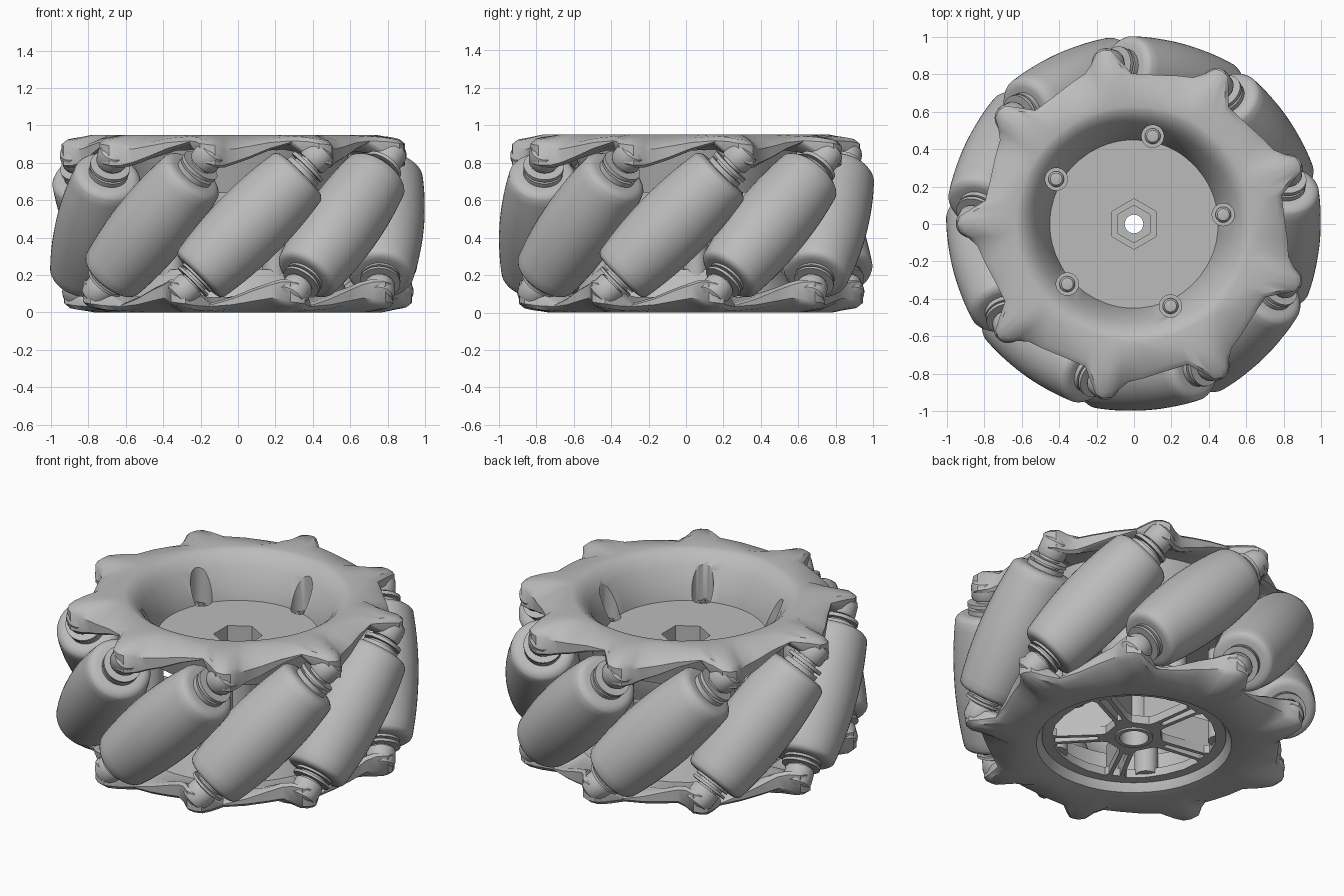
import bpy, bmesh, math
from mathutils import Matrix, Vector

if "Cube" in bpy.data.objects:
    bpy.data.objects.remove(bpy.data.objects["Cube"])

COUNT, STEP, FIRST = 9, 40, -85      # rollers, spacing and first roller angle
MID, AXLE_R = 0.475, 0.79            # mid height and roller centre radius
TAU = math.tau

grey = bpy.data.materials.new("plain_grey")
grey.use_nodes = True
grey.diffuse_color = (0.5, 0.5, 0.5, 1)
grey.node_tree.nodes["Principled BSDF"].inputs["Base Color"].default_value = (0.5, 0.5, 0.5, 1)


def finish(name, bm, matrix=Matrix(), angle=30):
    bmesh.ops.remove_doubles(bm, verts=bm.verts, dist=1e-5)
    bmesh.ops.recalc_face_normals(bm, faces=bm.faces)
    bm.transform(matrix)
    for f in bm.faces:
        f.smooth = True
    mesh = bpy.data.meshes.new(name)
    bm.to_mesh(mesh)
    bm.free()
    mesh.set_sharp_from_angle(angle=math.radians(angle))
    mesh.materials.append(grey)
    obj = bpy.data.objects.new(name, mesh)
    bpy.context.scene.collection.objects.link(obj)
    return obj


def bridge_rings(bm, rings, closed=False):
    n = len(rings[0])
    pairs = list(zip(rings, rings[1:])) + ([(rings[-1], rings[0])] if closed else [])
    for a, b in pairs:
        for i in range(n):
            j = (i + 1) % n
            bm.faces.new((a[i], a[j], b[j], b[i]))


def lathe(name, profile, matrix=Matrix(), sides=48):
    """Spin (radius, height) points around z and cap both ends."""
    bm = bmesh.new()
    rings = [[bm.verts.new((x, y, z)) for x, y in circle(r, sides)] for r, z in profile]
    bridge_rings(bm, rings)
    bm.faces.new(rings[0])
    bm.faces.new(rings[-1])
    return finish(name, bm, matrix)


def prism(bm, points, z0, z1):
    rings = [[bm.verts.new((x, y, z)) for x, y in points] for z in (z0, z1)]
    bridge_rings(bm, rings)
    bm.faces.new(rings[0])
    bm.faces.new(rings[1])


def circle(radius, sides, centre=(0, 0), turn=0.0):
    return [(centre[0] + radius * math.cos(turn + TAU * i / sides),
             centre[1] + radius * math.sin(turn + TAU * i / sides)) for i in range(sides)]


def spun(points, angle):
    c, s = math.cos(angle), math.sin(angle)
    return [(x * c - y * s, x * s + y * c) for x, y in points]


def cut(obj, shapes, angle=30):
    """Subtract a list of (outline, bottom, top) prisms."""
    bm = bmesh.new()
    for shape in shapes:
        prism(bm, *shape)
    cutter = finish("cutter", bm)
    cutter.hide_render = True
    mod = obj.modifiers.new("cut", "BOOLEAN")
    mod.operation, mod.solver, mod.object = "DIFFERENCE", "EXACT", cutter
    bpy.context.view_layer.objects.active = obj
    bpy.ops.object.modifier_apply(modifier=mod.name)
    bpy.data.objects.remove(cutter)
    obj.data.set_sharp_from_angle(angle=math.radians(angle))


def polar(r, angle):
    return (r * math.cos(angle), r * math.sin(angle))


# Lugged side plate: one tooth as (phase, edge radius, upper z, lower z, shoulder radius)
TOOTH = [(-9, .805, .93, .90, .70), (-5, .88, .925, .84, .74), (-2.5, .935, .915, .80, .77),
         (0, .945, .91, .785, .78), (2.5, .935, .905, .775, .77), (5, .885, .89, .775, .74),
         (8, .845, .885, .79, .69), (14, .825, .90, .82, .66), (22, .805, .92, .865, .68)]


def plate(name, dish, matrix):
    bm = bmesh.new()
    columns = []
    for k in range(COUNT):
        for phase, edge, top, low, shoulder in TOOTH:
            a = math.radians(20 + k * STEP + phase)
            rim = [(shoulder, .95), (edge - .03, top + .012), (edge, top - .012),
                   (edge, low + .012), (edge - .025, low), (.70, max(low, .86)), (.60, .87)]
            columns.append([bm.verts.new((*polar(r, a), z)) for r, z in dish + rim])
    bridge_rings(bm, [list(ring) for ring in zip(*columns)], closed=True)
    return finish(name, bm, matrix, angle=38)


half_turn = (Matrix.Translation((0, 0, MID))
             @ Matrix.Rotation(math.pi, 4, Vector((*polar(1, math.radians(FIRST)), 0)))
             @ Matrix.Translation((0, 0, -MID)))
top_plate = plate("top_plate", [(.53, .64), (.45, .66), (.45, .70), (.53, .87), (.565, .915), (.605, .945),
                                (.63, .95)], Matrix())
plate("bottom_plate", [(.53, .72), (.50, .72), (.50, .86), (.54, .935), (.61, .95)], half_turn)

# Tilted rollers with collars, axles and end bosses
barrel = [(.208 - .028 * (s / .35) ** 2, s) for s in (-.375 + .725 * i / 16 for i in range(17))]
upper_end = [(.171, .362), (.155, .374), (.135, .378), (.105, .378), (.105, .405), (.075, .405),
             (.075, .42), (.108, .42), (.108, .44), (.06, .44), (.06, .52)]
lower_end = [(.06, -.52), (.06, -.445), (.108, -.445), (.108, -.43), (.075, -.43), (.075, -.415),
             (.105, -.415), (.105, -.402), (.135, -.402), (.155, -.398), (.168, -.388)]
roller_profile = lower_end + barrel + upper_end
boss_profile = [(.06, .455), (.075, .455), (.082, .468), (.082, .53), (.074, .553), (.05, .57), (.02, .576)]

for k in range(COUNT):
    a = math.radians(FIRST + k * STEP)
    axis = Vector((-math.sin(a), math.cos(a), 1)).normalized()
    place = (Matrix.Translation((*polar(AXLE_R, a), MID))
             @ axis.to_track_quat("Z", "Y").to_matrix().to_4x4())
    lathe(f"roller_{k + 1}", roller_profile, place)
    lathe(f"upper_boss_{k + 1}", boss_profile, place, 24)
    lathe(f"lower_boss_{k + 1}", boss_profile, place @ Matrix.Rotation(math.pi, 4, "X"), 24)

# Dish floor and hub, open between the plates
floor = lathe("dish_floor", [(.46, .66), (.46, .70)], sides=64)
hub = lathe("hub", [(.105, .05), (.105, .50), (.18, .54), (.18, .695)])
hexagon, small_hexagon = (circle(r, 6, turn=math.pi / 2) for r in (.135, .10))
tube_bore = (circle(.08, 32), 0, .48)
cut(hub, [(hexagon, .60, .8)])
cut(hub, [(small_hexagon, .56, .61)])
cut(hub, [(circle(.05, 24), .4, .57)])
cut(hub, [tube_bore])

# Screw pockets, columns and screws
screw_spots = [polar(.48, math.radians(6 + 72 * k)) for k in range(5)]
pockets = [(circle(.06, 24, spot), .60, 1.0) for spot in screw_spots]
cut(floor, pockets + [(hexagon, .6, .8)])
cut(top_plate, pockets, 38)
for k, (x, y) in enumerate(screw_spots):
    at = Matrix.Translation((x, y, 0))
    lathe(f"screw_column_{k + 1}", [(.065, .08), (.065, .645)], at, 24)
    lathe(f"screw_{k + 1}", [(.042, .64), (.042, .665), (.032, .678), (.012, .682)], at, 24)
    bm = bmesh.new()
    for turn in (0, math.pi / 2):
        prism(bm, spun([(-.025, -.005), (.025, -.005), (.025, .005), (-.025, .005)], turn), .678, .686)
    finish(f"screw_cross_{k + 1}", bm, at)

# Spoked cover on the underside
spider = lathe("spoked_cover", [(.51, .06), (.51, .11)], sides=64)
window = [(.15, -.05), (.17, -.075), (.37, -.215), (.40, -.215), (.44, -.11), (.45, 0)]
window += [(x, -y) for x, y in reversed(window[:-1])]
slot = [(.20, -.014), (.44, -.022), (.44, .022), (.20, .014)]
openings = [tube_bore]
for k in range(5):
    a = math.radians(135 + 72 * k)
    openings += [(spun(window, a), 0, .2), (spun(slot, a + math.radians(36)), 0, .2)]
cut(spider, openings)

# Stiffening ribs along the spokes
for k in range(5):
    bm = bmesh.new()
    for side in (-1, 1):
        rib = [(.095, side * .015), (.50, side * .024), (.50, side * .04), (.095, side * .03)]
        prism(bm, spun(rib, math.radians(171 + 72 * k)), .10, .28)
    finish(f"spoke_ribs_{k + 1}", bm)
